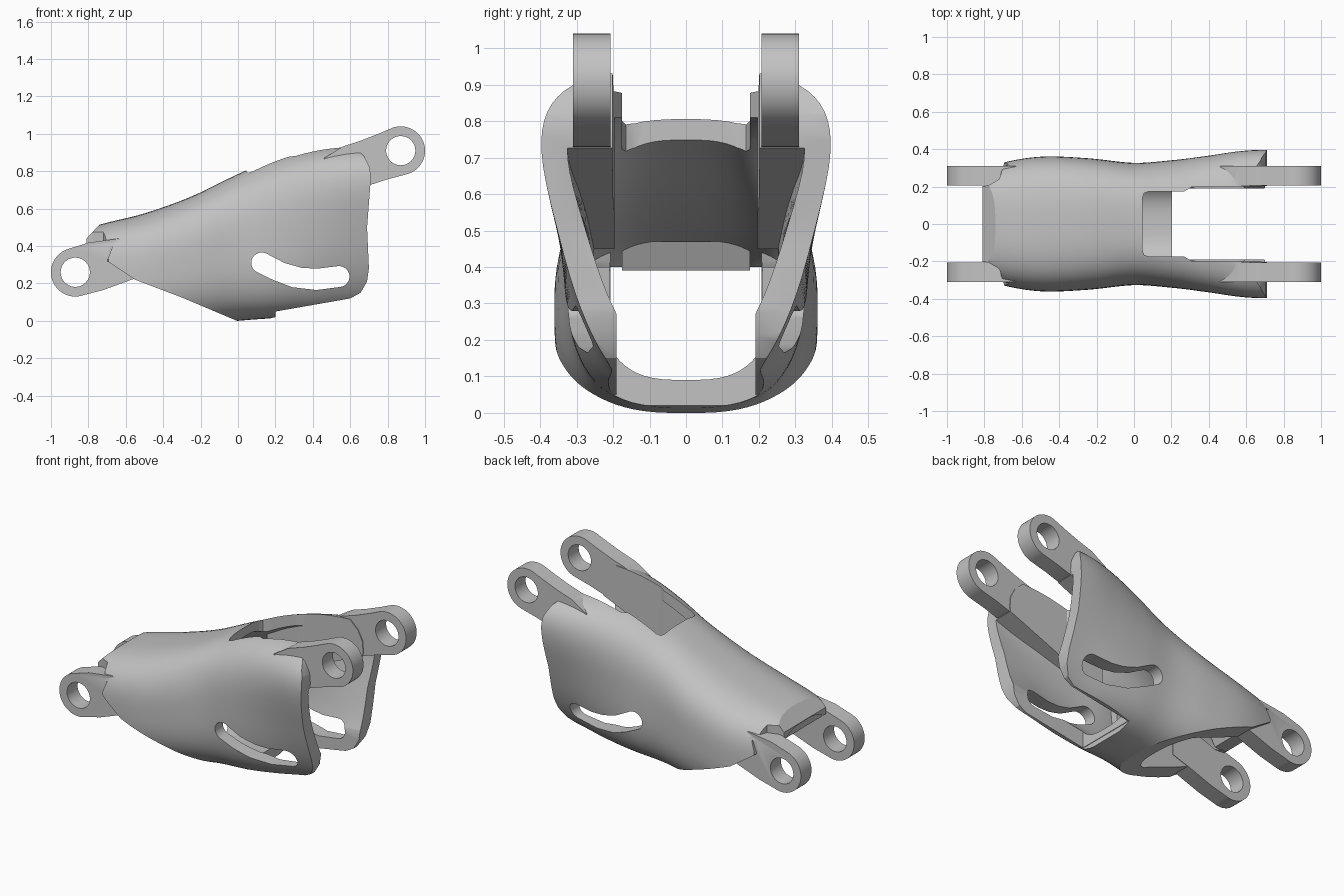
import bpy, bmesh, math
from mathutils import Vector

cube = bpy.data.objects.get("Cube")
if cube:
    bpy.data.objects.remove(cube, do_unlink=True)

grey = bpy.data.materials.new("plain_grey")
grey.use_nodes = True
grey.diffuse_color = (0.54, 0.54, 0.54, 1)
grey.node_tree.nodes["Principled BSDF"].inputs["Base Color"].default_value = (0.54, 0.54, 0.54, 1)


def finish(name, bm):
    bmesh.ops.recalc_face_normals(bm, faces=bm.faces)
    mesh = bpy.data.meshes.new(name)
    bm.to_mesh(mesh)
    bm.free()
    mesh.materials.append(grey)
    obj = bpy.data.objects.new(name, mesh)
    bpy.context.collection.objects.link(obj)
    return obj


def prism(name, points, lo, hi, along_z=False):
    """Extrude an outline along y (or along z for a plan outline)."""
    bm = bmesh.new()
    place = (lambda a, b, t: (a, b, t)) if along_z else (lambda a, b, t: (a, t, b))
    rings = [[bm.verts.new(place(a, b, t)) for a, b in points] for t in (lo, hi)]
    for ring in rings:
        bm.faces.new(ring)
    for i in range(len(points)):
        j = (i + 1) % len(points)
        bm.faces.new((rings[0][i], rings[0][j], rings[1][j], rings[1][i]))
    return finish(name, bm)


def arc(cx, cz, r, start, end, n=40):
    return [(cx + r * math.cos(math.radians(start + (end - start) * i / n)),
             cz + r * math.sin(math.radians(start + (end - start) * i / n))) for i in range(n + 1)]


def boolean(target, tool, operation):
    mod = target.modifiers.new("cut", "BOOLEAN")
    mod.operation, mod.solver, mod.object = operation, "EXACT", tool
    bpy.context.view_layer.objects.active = target
    bpy.ops.object.modifier_apply(modifier=mod.name)
    bpy.data.objects.remove(tool, do_unlink=True)


# Body stations: x, top, bottom, half width, taper, squareness
STATIONS = [
    (-0.95, 0.45, 0.00, 0.26, 0.0, 0.68),
    (-0.72, 0.52, -0.02, 0.325, 0.0, 0.68),
    (-0.50, 0.575, -0.04, 0.36, 0.0, 0.69),
    (-0.25, 0.665, -0.03, 0.352, 0.0, 0.70),
    (0.00, 0.785, 0.00, 0.327, 0.0, 0.69),
    (0.20, 0.87, 0.015, 0.338, 0.05, 0.65),
    (0.40, 0.92, 0.03, 0.348, 0.17, 0.62),
    (0.60, 0.94, 0.05, 0.353, 0.3, 0.61),
    (0.85, 0.94, 0.07, 0.35, 0.34, 0.60),
]


def station(x):
    """Smooth interpolation between the body stations."""
    last = len(STATIONS) - 1
    i = max(k for k in range(last) if STATIONS[k][0] <= x + 1e-6)
    p = [Vector(STATIONS[min(max(i + k, 0), last)]) for k in (-1, 0, 1, 2)]
    h = p[2][0] - p[1][0]
    t = (x - p[1][0]) / h
    m1 = (p[2] - p[0]) * (h / (p[2][0] - p[0][0]))
    m2 = (p[3] - p[1]) * (h / (p[3][0] - p[1][0]))
    return (p[1] * (2 * t**3 - 3 * t**2 + 1) + m1 * (t**3 - 2 * t**2 + t)
            + p[2] * (3 * t**2 - 2 * t**3) + m2 * (t**3 - t**2))


def loft(name, x0, x1, inset, top_inset, steps=44, sides=72):
    bm = bmesh.new()
    rings = []
    for i in range(steps + 1):
        x = x0 + (x1 - x0) * i / steps
        _, top, bottom, width, taper, power = station(x)
        top, bottom = top - top_inset, bottom + inset
        mid, half = (top + bottom) / 2, (top - bottom) / 2
        ring = []
        for j in range(sides):
            a = 2 * math.pi * (j + 0.5) / sides
            c, s = math.cos(a), math.sin(a)
            sz = math.copysign(abs(s) ** power, s)
            sy = math.copysign(abs(c) ** power, c)
            ring.append(bm.verts.new((x, sy * (width * (1 + taper * sz) - inset), mid + half * sz)))
        rings.append(ring)
    for a, b in zip(rings, rings[1:]):
        for j in range(sides):
            k = (j + 1) % sides
            bm.faces.new((a[j], a[k], b[k], b[j]))
    bm.faces.new(rings[0])
    bm.faces.new(rings[-1])
    return finish(name, bm)


# Outer body trimmed to the side outline
body = loft("body_shell", -0.88, 0.78, 0, 0)
outline = [(-0.81, 0.40), (-0.81, 0.44), (-0.70, 0.558), (-0.6, 1.2), (0.5, 1.2), (0.6, 0.95),
           (0.675, 0.88), (0.705, 0.82), (0.71, 0.76), (0.69, 0.5), (0.70, 0.28), (0.69, 0.21),
           (0.655, 0.15), (0.6, 0.12), (0.4, 0.085), (0.2, 0.05), (0.2, 0.02), (0.12, 0.002),
           (0, -0.002), (-0.3, 0.125), (-0.55, 0.22), (-0.7, 0.32), (-0.67, 0.40)]
boolean(body, prism("outline_trim", outline, -0.6, 0.6), "INTERSECT")

# Cavity that leaves thick walls behind the ears
cavity = loft("cavity", -0.92, 0.84, 0.075, 0.057)
for s in (1, -1):
    fork = [(0.06, 0.45), (0.9, 0.808), (0.9, 1.2), (0.06, 1.2)]
    base = [(-0.62, 0.18), (-0.1, -0.05), (-0.05, 0.4), (-0.62, 0.415)]
    boolean(cavity, prism("fork_wall", fork, s * 0.196, s * 0.5), "DIFFERENCE")
    boolean(cavity, prism("base_wall", base, s * 0.21, s * 0.5), "DIFFERENCE")
boolean(body, cavity, "DIFFERENCE")

# Narrow the tip of the roof and add its lower lip
for s in (1, -1):
    shoulder = [(-0.9, s * 0.2), (-0.78, s * 0.205), (-0.72, s * 0.24), (-0.69, s * 0.34), (-0.9, s * 0.5)]
    boolean(body, prism("shoulder_cutter", shoulder, 0.2, 0.8, True), "DIFFERENCE")
lip = [(-0.8, 0.39), (-0.8, 0.43), (-0.73, 0.47), (-0.68, 0.47), (-0.72, 0.39)]
boolean(body, prism("roof_lip", lip, -0.175, 0.175), "UNION")

# Open the top slot and the bottom slot
top_half = [(0.045, 0.14), (0.055, 0.165), (0.08, 0.175), (0.27, 0.175), (0.31, 0.199), (1.1, 0.205)]
bottom_half = [(0.203, 0.19), (1.1, 0.19)]
for half, lo, hi in ((top_half, 0.4, 1.3), (bottom_half, -0.2, 0.45)):
    plan = half + [(x, -y) for x, y in reversed(half)]
    boolean(body, prism("slot_cutter", plan, lo, hi, True), "DIFFERENCE")

# Curved side windows
right_end = arc(0.54, 0.237, 0.056, -80, 95, 14)
left_end = arc(0.127, 0.31, 0.056, 60, 235, 14)
window = (right_end + [(0.42, 0.279), (0.34, 0.284), (0.25, 0.309)] + left_end
          + [(0.19, 0.218), (0.29, 0.18), (0.42, 0.165)])
boolean(body, prism("window_cutter", window, -0.6, 0.6), "DIFFERENCE")

# Ears with pin holes
base_ear = arc(-0.87, 0.26, 0.13, 105, 290) + [(-0.72, 0.165), (-0.57, 0.22), (-0.45, 0.26),
                                                (-0.45, 0.39), (-0.64, 0.44), (-0.8, 0.418)]
fork_ear = arc(0.87, 0.91, 0.13, -75, 110) + [(0.75, 1.0), (0.66, 0.965), (0.56, 0.932), (0.46, 0.87),
                                               (0.5, 0.70), (0.72, 0.731), (0.8, 0.757)]
for points, cx, cz in ((base_ear, -0.87, 0.26), (fork_ear, 0.87, 0.91)):
    for s in (1, -1):
        boolean(body, prism("ear", points, s * 0.207, s * 0.31), "UNION")
    hole = prism("pin_hole", arc(cx, cz, 0.078, 0, 354, 59), -0.6, 0.6)
    boolean(body, hole, "DIFFERENCE")

bpy.ops.object.select_all(action="DESELECT")
body.select_set(True)
bpy.context.view_layer.objects.active = body
bpy.ops.object.shade_smooth_by_angle(angle=math.radians(28))
